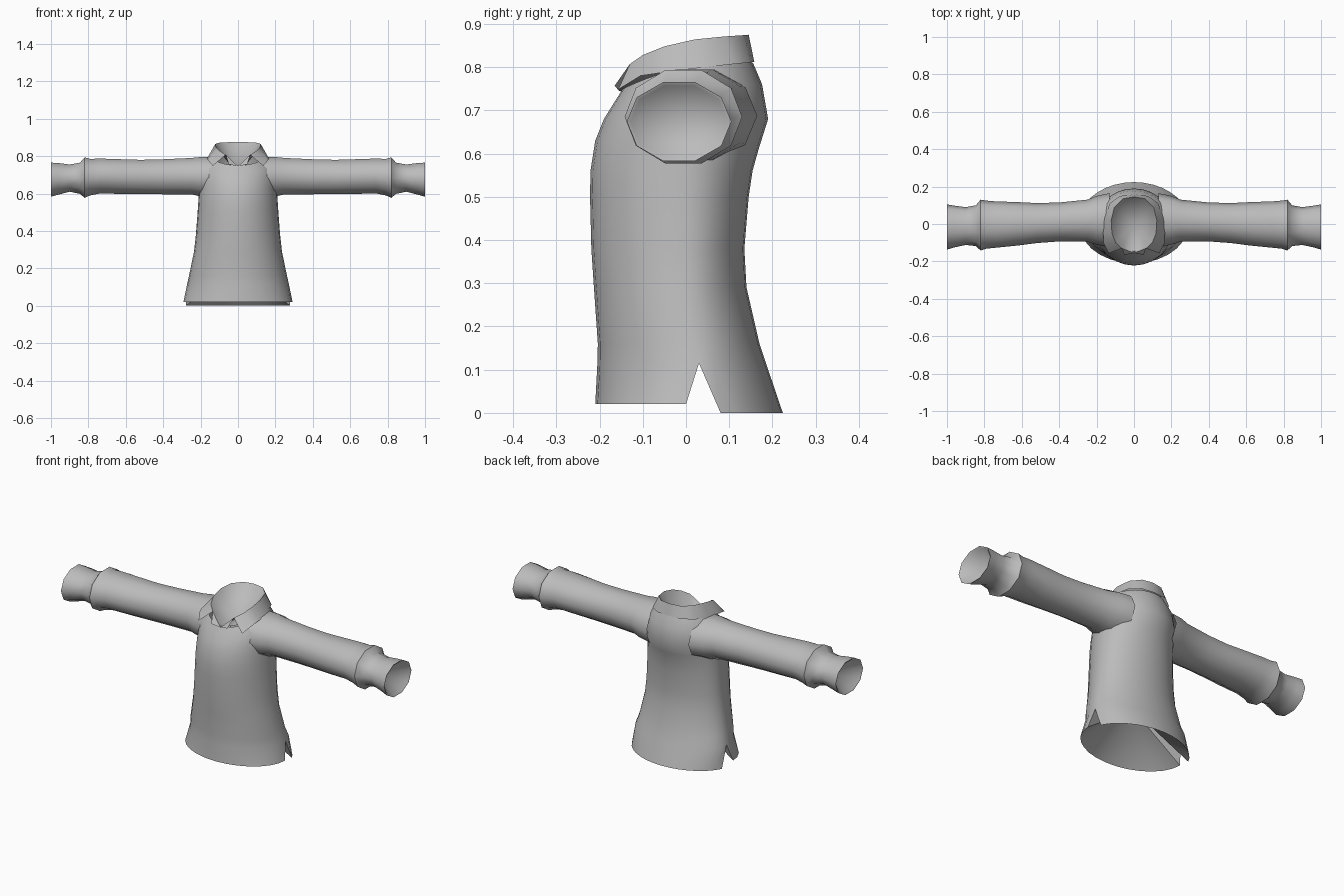
import bpy, bmesh, math

cube = bpy.data.objects.get("Cube")
if cube:
    bpy.data.objects.remove(cube, do_unlink=True)

cloth = bpy.data.materials.new("grey_cloth")
cloth.use_nodes = True
grey = (0.5, 0.5, 0.5, 1)
cloth.diffuse_color = grey
cloth.node_tree.nodes["Principled BSDF"].inputs["Base Color"].default_value = grey


def finish(name, bm, mirror=False, angle=45):
    bmesh.ops.recalc_face_normals(bm, faces=bm.faces)
    mesh = bpy.data.meshes.new(name)
    bm.to_mesh(mesh)
    bm.free()
    mesh.materials.append(cloth)
    obj = bpy.data.objects.new(name, mesh)
    bpy.context.collection.objects.link(obj)
    bpy.ops.object.select_all(action='DESELECT')
    obj.select_set(True)
    bpy.context.view_layer.objects.active = obj
    bpy.ops.object.shade_smooth_by_angle(angle=math.radians(angle))
    if mirror:
        mod = obj.modifiers.new("Mirror", 'MIRROR')
        mod.merge_threshold = 0.0005
    return obj


def strip(bm, a, b, closed=False):
    n = len(a)
    for i in range(n if closed else n - 1):
        j = (i + 1) % n
        bm.faces.new((a[i], a[j], b[j], b[i]))


def fan(bm, rim, tip, closed=True):
    apex = bm.verts.new(tip)
    for i in range(len(rim) if closed else len(rim) - 1):
        bm.faces.new((rim[i], rim[(i + 1) % len(rim)], apex))


# Torso: rings of half width, front y, back y, middle y, front z, back z, side lift
N = 28
H = N // 2
torso = [
    (0.272, -0.205, 0.185, 0.03, 0.115, 0.115, 0),
    (0.262, -0.204, 0.17, 0.01, 0.16, 0.16, 0),
    (0.235, -0.213, 0.14, 0, 0.29, 0.29, 0),
    (0.225, -0.219, 0.135, 0, 0.38, 0.38, 0),
    (0.216, -0.222, 0.145, 0, 0.5, 0.5, 0),
    (0.212, -0.221, 0.154, 0, 0.56, 0.56, 0),
    (0.208, -0.21, 0.168, 0, 0.63, 0.61, 0),
    (0.205, -0.19, 0.19, 0, 0.68, 0.68, 0),
    (0.195, -0.165, 0.176, 0, 0.72, 0.76, 0.01),
    (0.15, -0.146, 0.155, 0, 0.75, 0.81, 0.02),
]
bm = bmesh.new()
rings = []
for hx, yf, yb, mid, zf, zb, lift in torso:
    ring = []
    for i in range(N):
        c, s = math.cos(math.tau * i / N), math.sin(math.tau * i / N)
        y = mid + s * (yb - mid if s > 0 else mid - yf)
        z = zf + (zb - zf) * (s + 1) / 2 + lift * c * c
        ring.append(bm.verts.new((hx * c, y, z)))
    rings.append(ring)
for low, high in zip(rings, rings[1:]):
    strip(bm, low, high, True)

# Hem: longer back tail and front panel, parted by a slit on each side
back, front = [], []
a0 = math.asin(0.08 / 0.224)
for i in range(H + 1):
    a = a0 + (math.pi - 2 * a0) * i / H
    back.append(bm.verts.new((0.298 * math.cos(a), 0.224 * math.sin(a), 0)))
    a = math.pi * (1 + i / H)
    front.append(bm.verts.new((0.292 * math.cos(a), 0.21 * math.sin(a), 0.02)))
strip(bm, back, rings[0][:H + 1])
strip(bm, front, rings[0][H:] + rings[0][:1])
fan(bm, back + [rings[0][H]] + front + [rings[0][0]], (0, 0, 0.22))
finish("torso", bm)

# Sleeve: x, front y, back y, bottom z, top z from shoulder to cuff
sleeve = [
    (0.13, -0.125, 0.165, 0.58, 0.795),
    (0.2, -0.11, 0.15, 0.585, 0.795),
    (0.25, -0.095, 0.13, 0.595, 0.79),
    (0.4, -0.093, 0.115, 0.596, 0.783),
    (0.52, -0.102, 0.112, 0.597, 0.78),
    (0.62, -0.115, 0.117, 0.598, 0.783),
    (0.74, -0.127, 0.121, 0.6, 0.787),
    (0.79, -0.132, 0.125, 0.59, 0.785),
    (0.82, -0.142, 0.13, 0.577, 0.793),
    (0.845, -0.118, 0.1, 0.598, 0.765),
    (0.9, -0.112, 0.09, 0.61, 0.755),
    (0.96, -0.125, 0.098, 0.594, 0.763),
    (1.0, -0.137, 0.105, 0.583, 0.765),
    (0.996, -0.129, 0.097, 0.59, 0.757),
]
bm = bmesh.new()
rings = []
S = 10
for x, yf, yb, zb, zt in sleeve:
    rz = (zt - zb) / 2 / math.sin(math.radians(72))
    rings.append([bm.verts.new((x, (yf + yb) / 2 + (yb - yf) / 2 * math.cos(math.tau * i / S),
                                (zb + zt) / 2 + rz * math.sin(math.tau * i / S))) for i in range(S)])
for a, b in zip(rings, rings[1:]):
    strip(bm, a, b, True)
fan(bm, rings[-1], (0.86, -0.01, 0.67))
finish("sleeves", bm, mirror=True)

# Collar: folded band from the neck rim to the outer edge, with a pointed tip
rim = [(0, 0.145, 0.875), (0.06, 0.135, 0.874), (0.105, 0.09, 0.871), (0.122, 0.02, 0.864),
       (0.118, -0.05, 0.848), (0.098, -0.1, 0.828), (0.065, -0.13, 0.807), (0, -0.155, 0.745)]
edge = [(0, 0.158, 0.812), (0.075, 0.15, 0.811), (0.13, 0.11, 0.807), (0.158, 0.03, 0.798),
        (0.165, -0.05, 0.788), (0.162, -0.105, 0.78), (0.135, -0.157, 0.748)]
bm = bmesh.new()
top = [bm.verts.new(p) for p in rim]
outer = [bm.verts.new(p) for p in edge]
strip(bm, top[:-1], outer)
fan(bm, top, (0, 0, 0.7), closed=False)
# Small lapel beside the neck opening
lapel = bm.verts.new((0.05, -0.165, 0.757))
bm.faces.new((top[-2], lapel, top[-1]))
finish("collar", bm, mirror=True, angle=40)
